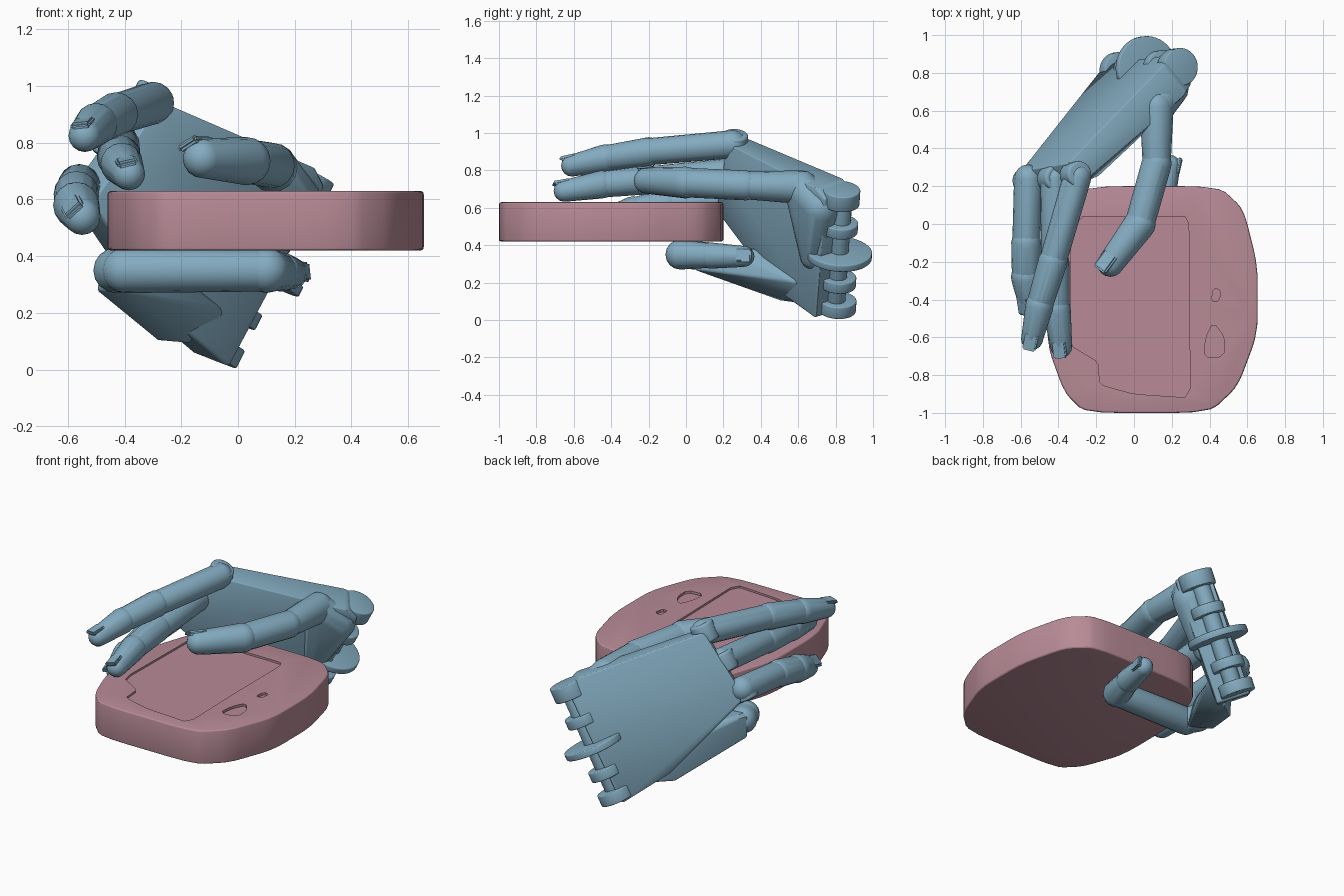
import bpy, bmesh
from math import radians, cos, sin, pi
from mathutils import Vector as V, Matrix

if "Cube" in bpy.data.objects:
    bpy.data.objects.remove(bpy.data.objects["Cube"])

def material(name, rgb):
    m = bpy.data.materials.new(name)
    m.diffuse_color = (*rgb, 1)
    m.use_nodes = True
    m.node_tree.nodes["Principled BSDF"].inputs["Base Color"].default_value = m.diffuse_color
    return m

BLUE = material("hand_blue", (0.23, 0.41, 0.53))
PINK = material("slab_pink", (0.48, 0.26, 0.31))

def smooth(ob, angle):
    bpy.ops.object.select_all(action='DESELECT')
    bpy.context.view_layer.objects.active = ob
    ob.select_set(True)
    bpy.ops.object.shade_smooth_by_angle(angle=radians(angle))

def finish(bm, name, mat, angle=35, bevel=0):
    bmesh.ops.recalc_face_normals(bm, faces=bm.faces[:])
    me = bpy.data.meshes.new(name)
    bm.to_mesh(me)
    bm.free()
    ob = bpy.data.objects.new(name, me)
    bpy.context.collection.objects.link(ob)
    me.materials.append(mat)
    bpy.context.view_layer.objects.active = ob
    if bevel:
        b = ob.modifiers.new("bevel", 'BEVEL')
        b.width, b.segments, b.limit_method = bevel, 3, 'ANGLE'
        bpy.ops.object.modifier_apply(modifier="bevel")
    smooth(ob, angle)
    return ob

def add_hull(bm, pts):
    vs = [bm.verts.new(p) for p in pts]
    r = bmesh.ops.convex_hull(bm, input=vs)
    junk = {g for g in r["geom_interior"] + r["geom_unused"] if isinstance(g, bmesh.types.BMVert)}
    bmesh.ops.delete(bm, geom=list(junk), context='VERTS')

def ball(c, r):
    c = V(c)
    pts = [c + V((0, 0, r)), c - V((0, 0, r))]
    for i in range(1, 8):
        a = pi * i / 8
        pts += [c + r * V((sin(a) * cos(pi * j / 8), sin(a) * sin(pi * j / 8), cos(a))) for j in range(16)]
    return pts

def frame(z, x_hint, pos):
    z = V(z).normalized()
    x = V(x_hint)
    x = (x - z * x.dot(z)).normalized()
    m = Matrix((x, z.cross(x), z)).transposed().to_4x4()
    m.translation = V(pos)
    return m

def finger(name, pts, radii, nail_dir):
    bm = bmesh.new()
    pts = [V(p) for p in pts]
    # tapered phalanges, narrowing slightly before each joint
    for a, b, ra, rb in zip(pts, pts[1:], radii, radii[1:]):
        add_hull(bm, ball(a, ra) + ball(b, rb * 0.93))
    # nail plate, mostly sunk into the tip
    d = (pts[-1] - pts[-2]).normalized()
    n = V(nail_dir)
    n = (n - d * n.dot(d)).normalized()
    r = radii[-1]
    m = frame(n, d, pts[-1] + n * r * 0.76 + d * r * 0.1)
    m = m @ Matrix.Diagonal((r * 1.5, r * 1.15, r * 0.36, 1))
    nail = bmesh.ops.create_cube(bm, size=1, matrix=m)["verts"]
    edges = list({e for v in nail for e in v.link_edges})
    bmesh.ops.bevel(bm, geom=edges, offset=r * 0.12, segments=2, affect='EDGES')
    return finish(bm, name, BLUE)

def prism(bm, outline, z0, z1):
    lo = [bm.verts.new((x, y, z0)) for x, y in outline]
    f = bm.faces.new(lo)
    r = bmesh.ops.extrude_face_region(bm, geom=[f])
    bmesh.ops.translate(bm, vec=(0, 0, z1 - z0), verts=[g for g in r["geom"] if isinstance(g, bmesh.types.BMVert)])

def rounded(pts, steps=2, t=.22):
    pts = [V(p) for p in pts]
    for _ in range(steps):
        pts = [q for a, b in zip(pts, pts[1:] + pts[:1]) for q in (a.lerp(b, t), a.lerp(b, 1 - t))]
    return pts

# slab: rounded octagonal block
bm = bmesh.new()
prism(bm, rounded([(-.24, .2), (.45, .2), (.58, .08), (.655, -.22), (.655, -.58), (.55, -.86), (.4, -1),
                   (-.26, -1), (-.37, -.89), (-.46, -.64), (-.46, -.2), (-.36, .1)], 2, .16), .42, .63)
slab = finish(bm, "slab", PINK, 25, .012)

# worn recesses in the slab top
bm = bmesh.new()
prism(bm, rounded([(-.33, .04), (.27, .04), (.29, 0), (.29, -.4), (.3, -.92), (0, -.9), (-.18, -.85), (-.19, -.73), (-.34, -.64)], 1, .1), .618, .7)
prism(bm, rounded([(.37, -.71), (.48, -.7), (.48, -.6), (.42, -.52), (.38, -.6)], 1), .615, .7)
prism(bm, rounded([(.41, -.41), (.45, -.41), (.46, -.35), (.42, -.34)], 1), .615, .7)
cutter = finish(bm, "recess_cutter", PINK)
cutter.hide_render = True
mod = slab.modifiers.new("recess", 'BOOLEAN')
mod.operation, mod.object, mod.solver = 'DIFFERENCE', cutter, 'EXACT'
bpy.context.view_layer.objects.active = slab
bpy.ops.object.modifier_apply(modifier="recess")
bpy.data.objects.remove(cutter)
smooth(slab, 20)

# palm plate, tilted between wrist and knuckles
N = V((-.582, .781, .229)).normalized()
W = V((.45, .06, .89)).normalized()
bm = bmesh.new()
mid = [((-.09, .77, .03), .10), ((.25, .82, .67), .10), ((.22, .77, .73), .10), ((-.31, .27, .96), .065),
       ((-.56, .22, .6), .075), ((-.27, .55, .18), .09), ((-.2, .27, .74), .02)]
add_hull(bm, [V(p) + N * h * s for p, h in mid for s in (-1, 1)])
finish(bm, "palm", BLUE, 35, .015)

# thumb mound on the palm's inner side
bm = bmesh.new()
add_hull(bm, ball((.12, .62, .7), .095) + ball((.19, .72, .6), .1) + ball((.04, .68, .34), .07))
finish(bm, "thumb_base", BLUE)

# side wedge carrying the little finger
bm = bmesh.new()
add_hull(bm, [(-.17, .6, .09), (-.28, .52, .1), (-.16, .62, .34), (-.5, .1, .28), (-.49, .08, .42),
              (-.36, .1, .42), (-.36, .04, .27), (-.3, .5, .32), (-.04, .6, .2)])
finish(bm, "little_finger_base", BLUE, 35, .015)

# wrist hinge: lugs, pin and central disc
bm = bmesh.new()
start, end = V((-.08, .81, .08)), V((.23, .83, .66))
for t, r, depth in [(0, .1, .07), (.22, .095, .06), (.72, .095, .06), (1, .1, .09), (.47, .175, .04)]:
    bmesh.ops.create_cone(bm, cap_ends=True, segments=40, radius1=r, radius2=r, depth=depth,
                          matrix=frame(W, (0, 1, 0), start.lerp(end, t)))
bmesh.ops.create_cone(bm, cap_ends=True, segments=24, radius1=.05, radius2=.05, depth=.6,
                      matrix=frame(W, (0, 1, 0), start.lerp(end, .5)))
finish(bm, "wrist_hinge", BLUE, 35, .006)

# knuckle barrels along the front of the palm
for i, p in enumerate([(-.31, .26, .945), (-.43, .24, .79), (-.56, .23, .64)]):
    bm = bmesh.new()
    bmesh.ops.create_cone(bm, cap_ends=True, segments=24, radius1=.07, radius2=.07, depth=.11,
                          matrix=frame(W, (0, 1, 0), p))
    finish(bm, f"knuckle_{i + 1}", BLUE, 35, .012)

# fingers
finger("index_finger", [(-.3, .25, .94), (-.43, -.2, .9), (-.5, -.43, .865), (-.54, -.61, .825)],
       [.075, .078, .075, .062], (-.2, -.6, .5))
finger("middle_finger", [(-.42, .24, .79), (-.42, -.2, .75), (-.41, -.45, .725), (-.385, -.65, .69)],
       [.075, .078, .075, .062], (-.1, -.5, .6))
finger("ring_finger", [(-.56, .24, .65), (-.57, -.1, .62), (-.57, -.28, .58), (-.55, -.41, .54)],
       [.075, .08, .082, .07], (-.5, -.4, .5))
finger("little_finger", [(-.43, .05, .35), (-.4, -.02, .35), (.1, -.03, .35), (.15, .13, .345), (.19, .31, .34)],
       [.08, .08, .08, .07, .06], (.9, 0, .1))
finger("thumb", [(.12, .62, .71), (.12, .32, .72), (.03, 0, .735), (-.125, -.21, .745)],
       [.09, .08, .085, .075], (-.6, -.3, .6))
